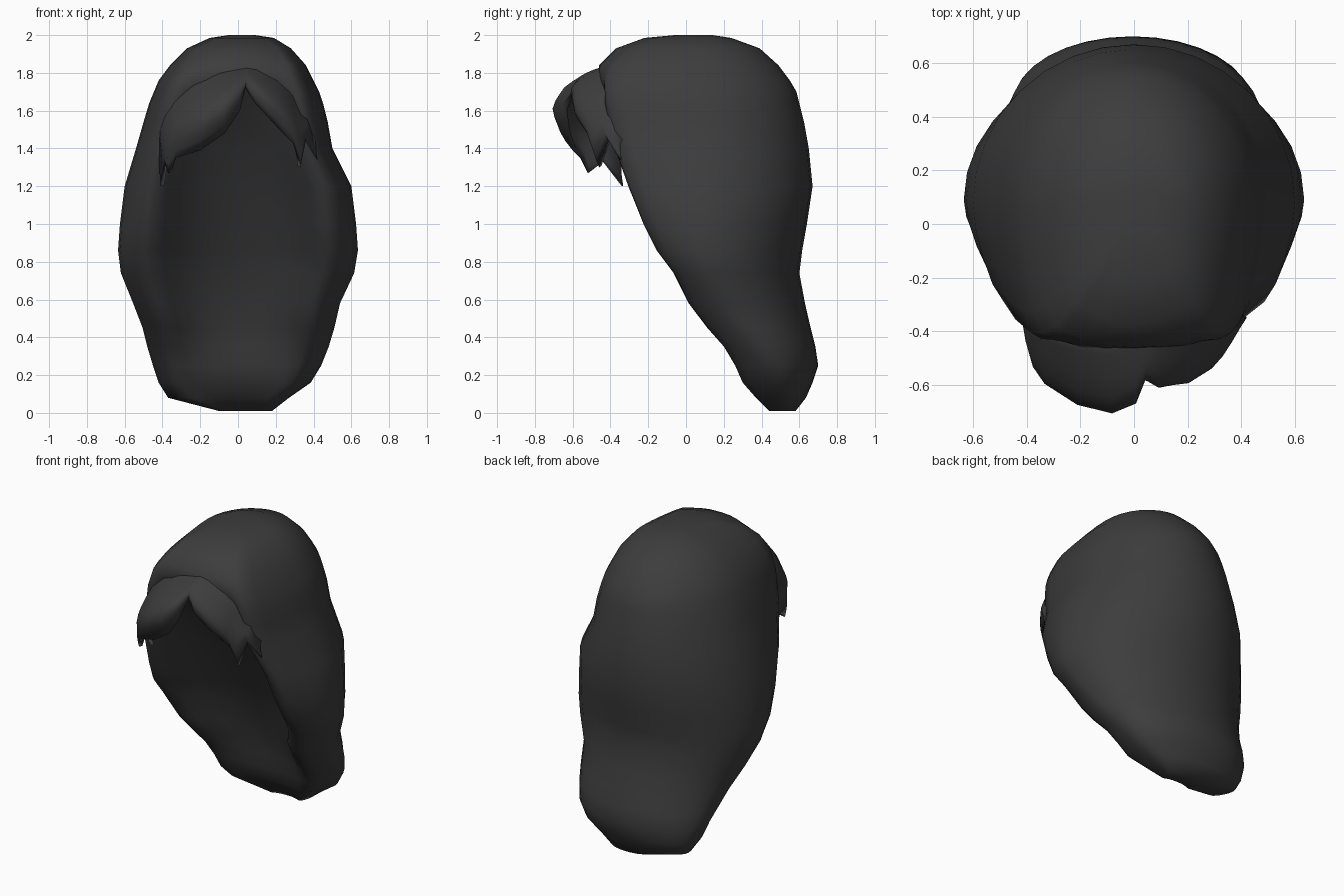
import bpy, bmesh, math

cube = bpy.data.objects.get("Cube")
if cube:
    bpy.data.objects.remove(cube, do_unlink=True)

# One charcoal colour for all the hair
hair = bpy.data.materials.new("charcoal_hair")
hair.use_nodes = True
COLOUR = (0.046, 0.046, 0.046, 1)
hair.diffuse_color = COLOUR
bsdf = hair.node_tree.nodes["Principled BSDF"]
bsdf.inputs["Base Color"].default_value = COLOUR
bsdf.inputs["Roughness"].default_value = 0.8


def make_object(name, bm, angle):
    bmesh.ops.recalc_face_normals(bm, faces=bm.faces)
    mesh = bpy.data.meshes.new(name)
    bm.to_mesh(mesh)
    bm.free()
    mesh.materials.append(hair)
    obj = bpy.data.objects.new(name, mesh)
    bpy.context.collection.objects.link(obj)
    bpy.ops.object.select_all(action='DESELECT')
    obj.select_set(True)
    bpy.context.view_layer.objects.active = obj
    bpy.ops.object.shade_smooth_by_angle(angle=math.radians(angle))
    return obj


# Levels: z, left x, right x, front lip y, widest y, back y, inner middle y
LEVELS = [
    (2.00, -.05, .09, -.03, .08, .14, -.06),
    (1.985, -.15, .19, -.17, .08, .24, -.22),
    (1.93, -.27, .28, -.31, .07, .39, -.37),
    (1.84, -.36, .36, -.40, .06, .49, -.46),
    (1.76, -.42, .40, -.43, .06, .55, -.47),
    (1.70, -.445, .43, -.43, .06, .585, -.42),
    (1.64, -.47, .45, -.43, .07, .60, -.37),
    (1.54, -.50, .475, -.41, .08, .625, -.29),
    (1.40, -.54, .50, -.38, .08, .65, -.19),
    (1.20, -.60, .60, -.31, .08, .67, -.08),
    (1.00, -.625, .625, -.23, .08, .64, .03),
    (0.86, -.635, .635, -.16, .09, .615, .10),
    (0.74, -.62, .615, -.07, .13, .60, .16),
    (0.58, -.555, .54, .01, .20, .63, .22),
    (0.45, -.505, .51, .11, .30, .66, .26),
    (0.35, -.48, .48, .20, .38, .685, .28),
    (0.25, -.45, .44, .26, .45, .70, .29),
    (0.16, -.42, .385, .30, .48, .67, .32),
    (0.08, -.37, .27, .37, .50, .635, .38),
    (0.01, -.10, .18, .44, .52, .58, .46),
]
BACK = 16
# Front outline of each level: width share, forward share, inward share
SIDE = [(.985, .25, 0), (.94, .52, 0), (.88, .78, 0), (.81, .95, 0),
        (.73, 1, .02), (.63, 1, .2), (.5, 1, .58), (.27, 1, .92)]


def ring(z, xl, xr, yf, yc, yb, yi):
    cx, hw = (xl + xr) / 2, (xr - xl) / 2
    pts = []
    for i in range(BACK + 1):
        a = math.pi * i / BACK
        pts.append((cx + hw * math.cos(a), yc + (yb - yc) * math.sin(a), z))
    front = [(u, yc + (yf - yc) * f + (yi - yf) * k) for u, f, k in SIDE]
    pts += [(cx - hw * u, y, z) for u, y in front]
    pts.append((cx, yi, z))
    pts += [(cx + hw * u, y, z) for u, y in reversed(front)]
    return pts


# Long hair: domed crown, shallow hollow front, tapering down to the back
bm = bmesh.new()
rings = [[bm.verts.new(p) for p in ring(*lv)] for lv in LEVELS]
for a, b in zip(rings, rings[1:]):
    for i in range(len(a)):
        j = (i + 1) % len(a)
        bm.faces.new((a[i], a[j], b[j], b[i]))
bm.faces.new(rings[0])
bm.faces.new(rings[-1])
make_object("long_hair", bm, 80)

# Fringe: top point, bottom point and outward bulge of each column,
# two pointed locks parted by a notch
FRINGE = [
    ((-.43, -.26, 1.50), (-.41, -.34, 1.20), .04),
    ((-.42, -.29, 1.56), (-.39, -.44, 1.33), .07),
    ((-.39, -.33, 1.62), (-.37, -.52, 1.27), .09),
    ((-.34, -.36, 1.68), (-.33, -.56, 1.35), .12),
    ((-.23, -.38, 1.77), (-.20, -.60, 1.39), .17),
    ((-.10, -.39, 1.83), (-.07, -.63, 1.48), .18),
    ((.00, -.39, 1.845), (.01, -.64, 1.60), .13),
    ((.05, -.39, 1.85), (.04, -.58, 1.72), .07),
    ((.10, -.39, 1.845), (.09, -.59, 1.64), .10),
    ((.21, -.37, 1.80), (.20, -.55, 1.52), .12),
    ((.29, -.35, 1.73), (.29, -.49, 1.43), .11),
    ((.33, -.33, 1.67), (.33, -.46, 1.30), .09),
    ((.37, -.30, 1.60), (.36, -.41, 1.45), .08),
    ((.40, -.26, 1.53), (.42, -.35, 1.34), .04),
]
ROWS = 8
bm = bmesh.new()
grid = []
for top, bottom, bulge in FRINGE:
    col = []
    for r in range(ROWS + 1):
        t = r / ROWS
        x, y, z = (p + (q - p) * t for p, q in zip(top, bottom))
        col.append(bm.verts.new((x, y - bulge * math.sin(math.pi * t), z)))
    grid.append(col)
for a, b in zip(grid, grid[1:]):
    for r in range(ROWS):
        bm.faces.new((a[r], a[r + 1], b[r + 1], b[r]))
fringe = make_object("fringe", bm, 80)
# Face the outer side forward, then thicken inward
if sum(f.normal.y * f.area for f in fringe.data.polygons) > 0:
    fringe.data.flip_normals()
mod = fringe.modifiers.new("thickness", 'SOLIDIFY')
mod.thickness = 0.02
mod.offset = -1
